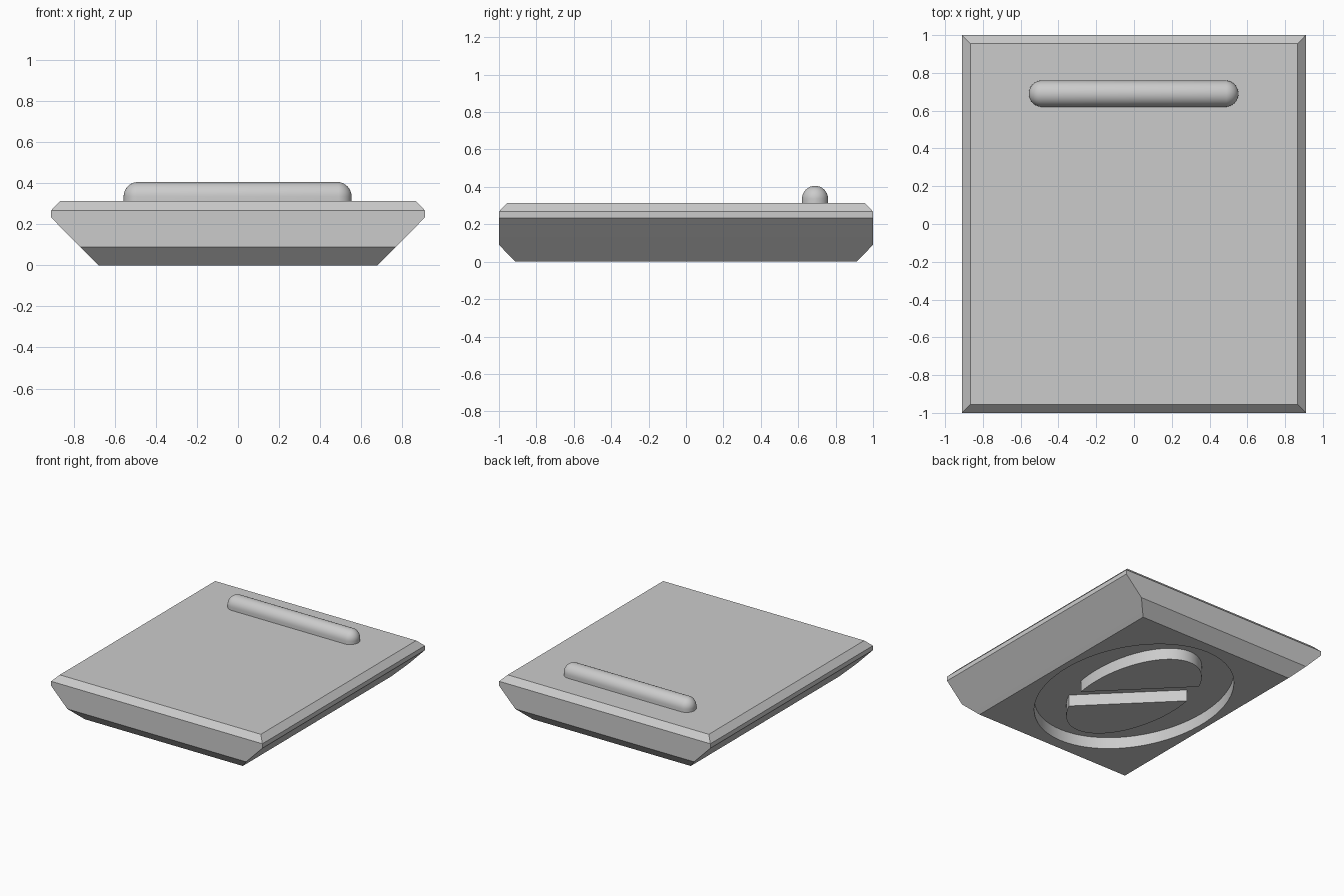
import bpy, bmesh, math
from mathutils import Vector, Matrix

cube = bpy.data.objects.get("Cube")
if cube:
    bpy.data.objects.remove(cube, do_unlink=True)

GREY = (0.6, 0.6, 0.6, 1)
grey = bpy.data.materials.new("plain grey")
grey.use_nodes = True
grey.diffuse_color = GREY
grey.node_tree.nodes["Principled BSDF"].inputs["Base Color"].default_value = GREY

DEPTH = 0.09


def add_object(name, bm):
    bmesh.ops.recalc_face_normals(bm, faces=bm.faces)
    mesh = bpy.data.meshes.new(name)
    bm.to_mesh(mesh)
    bm.free()
    mesh.materials.append(grey)
    obj = bpy.data.objects.new(name, mesh)
    bpy.context.collection.objects.link(obj)
    return obj


def activate(obj):
    bpy.ops.object.select_all(action='DESELECT')
    obj.select_set(True)
    bpy.context.view_layer.objects.active = obj


def smooth(obj):
    activate(obj)
    bpy.ops.object.shade_smooth_by_angle(angle=math.radians(30))


def oval_prism(rx, ry, low, high):
    bm = bmesh.new()
    bmesh.ops.create_cone(bm, cap_ends=True, segments=96, radius1=1, radius2=1, depth=1)
    bmesh.ops.transform(bm, verts=bm.verts, matrix=Matrix.Translation((0, 0, (low + high) / 2))
                        @ Matrix.Diagonal((rx, ry, high - low, 1)))
    return bm


# Slab body: rectangles stacked by height, half width and half length
levels = [(0, 0.68, 0.912), (DEPTH, 0.77, 1), (0.233, 0.91, 1), (0.268, 0.91, 1), (0.313, 0.866, 0.956)]
bm = bmesh.new()
rings = [[bm.verts.new((sx * hx, sy * hy, z)) for sx, sy in ((-1, -1), (1, -1), (1, 1), (-1, 1))]
         for z, hx, hy in levels]
for a, b in zip(rings, rings[1:]):
    for i in range(4):
        j = (i + 1) % 4
        bm.faces.new((a[i], a[j], b[j], b[i]))
bm.faces.new(rings[0])
bm.faces.new(rings[-1])
body = add_object("slab_body", bm)

# Oval recess cut into the underside
cutter = add_object("recess_cutter", oval_prism(0.63, 0.822, -0.1, DEPTH))
cutter.hide_render = True
cut = body.modifiers.new("recess", 'BOOLEAN')
cut.operation = 'DIFFERENCE'
cut.solver = 'EXACT'
cut.object = cutter
activate(body)
bpy.ops.object.modifier_apply(modifier=cut.name)
bpy.data.objects.remove(cutter, do_unlink=True)
smooth(body)

# Two half-oval islands in the recess, parted by a diagonal channel
for side, name in ((1, "island_back_left"), (-1, "island_front_right")):
    bm = oval_prism(0.35, 0.63, 0, DEPTH + 0.01)
    normal = Vector((side, side, 0)).normalized()
    geom = bm.verts[:] + bm.edges[:] + bm.faces[:]
    cut_geom = bmesh.ops.bisect_plane(bm, geom=geom, plane_co=normal * 0.097, plane_no=normal,
                                      clear_inner=True)["geom_cut"]
    bmesh.ops.holes_fill(bm, edges=[e for e in cut_geom if isinstance(e, bmesh.types.BMEdge)])
    smooth(add_object(name, bm))

# Rounded bar on top: half a capsule with straight walls down to the slab
radius, half_length = 0.07, 0.555
bm = bmesh.new()
bmesh.ops.create_uvsphere(bm, u_segments=32, v_segments=17, radius=radius,
                          matrix=Matrix.Rotation(math.pi / 2, 4, 'Y'))
for v in bm.verts:
    v.co.x += math.copysign(half_length - radius, v.co.x)
geom = bm.verts[:] + bm.edges[:] + bm.faces[:]
bmesh.ops.bisect_plane(bm, geom=geom, dist=1e-5, plane_co=(0, 0, 0), plane_no=(0, 0, 1), clear_inner=True)
rim = [e for e in bm.edges if e.is_boundary]
walls = bmesh.ops.extrude_edge_only(bm, edges=rim)["geom"]
for v in walls:
    if isinstance(v, bmesh.types.BMVert):
        v.co.z -= 0.03
bar = add_object("rounded_bar", bm)
bar.location = (-0.002, 0.69, 0.336)
smooth(bar)
